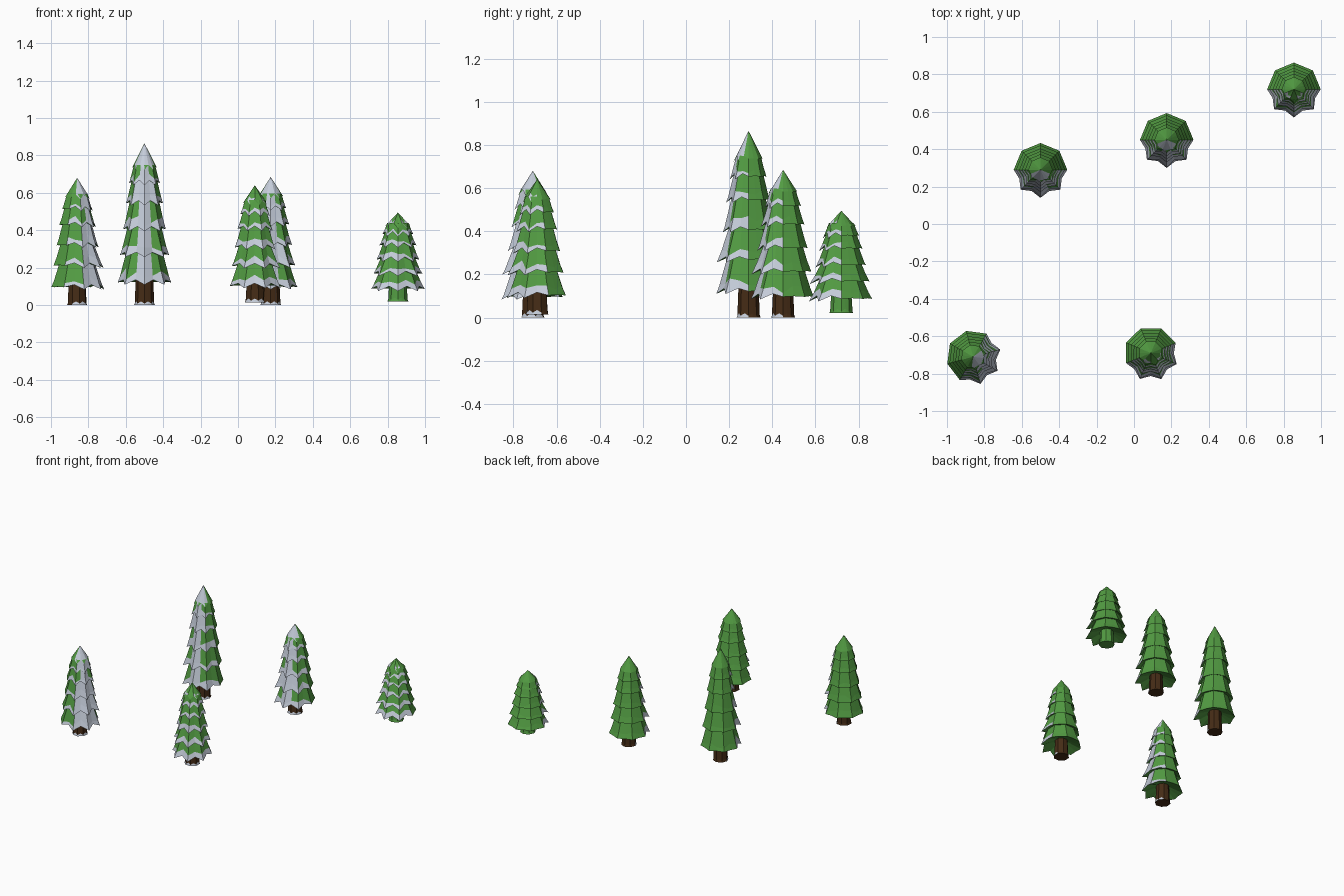
import bpy, math, random

if "Cube" in bpy.data.objects:
    bpy.data.objects.remove(bpy.data.objects["Cube"])

random.seed(4)


def material(name, rgb):
    m = bpy.data.materials.new(name)
    m.diffuse_color = (*rgb, 1)
    m.use_nodes = True
    m.node_tree.nodes["Principled BSDF"].inputs["Base Color"].default_value = m.diffuse_color
    return m


GREEN = material("needles", (0.085, 0.33, 0.055))
BROWN = material("bark", (0.06, 0.025, 0.008))
SNOW = material("snow", (0.56, 0.61, 0.70))

N = 16                                             # 8 hem points plus 8 notches
HEM_Z = (0.14, 0.31, 0.47, 0.63, 0.755, 0.85)      # hem heights as fractions
HEM_R = (0.143, 0.131, 0.114, 0.099, 0.083, 0.066)


def pine(name, x, y, base, top, snow_angle, full_snow, trunk_mat):
    """One continuous lathed shell: trunk, stacked skirts, tip."""
    height = top - base
    snow_dir = math.radians(snow_angle)
    verts, faces, mats = [], [], []

    def away(k):                                   # column angle from the snowy side
        return abs((k * 360 / N + 180) % 360 - 180)

    def ring(fn):
        start = len(verts)
        for k in range(N):
            r, z = fn(k)
            a = snow_dir + k * math.tau / N
            verts.append((r * math.cos(a), r * math.sin(a), z))
        return start

    def bridge(a, b, pick):
        for k in range(N):
            j = (k + 1) % N
            faces.append((a + k, a + j, b + j, b + k))
            mats.append(pick(k + 0.5))

    # trunk, with a little snow at its foot
    def notch(k):
        return 1 if k % 2 == 0 else 0.925
    foot = ring(lambda k: (0.056 * notch(k), base))
    faces.append(tuple(reversed(range(foot, foot + N))))
    mats.append(1)
    drift = ring(lambda k: (0.052 * notch(k), base + 0.008 + 0.012 * (k % 2)))
    neck = ring(lambda k: (0.046 * notch(k), base + HEM_Z[0] * height + 0.04))
    bridge(foot, drift, lambda k: 2 if away(k) < 80 and trunk_mat is BROWN else 1)
    bridge(drift, neck, lambda k: 1)

    # skirts: underside, snowy hem band, slope up to the next skirt
    for i, (f, r) in enumerate(zip(HEM_Z, HEM_R)):
        z = base + f * height
        last = i == len(HEM_Z) - 1
        z_up = top if last else base + HEM_Z[i + 1] * height + 0.015
        r_up = 0.0 if last else r * 0.68

        def hem_at(k):
            front = away(k) < 85
            if k % 2:
                return (r * (0.86 if front else 0.925), z + (0.014 if front else 0.003))
            swell = (1.12 if i == 1 else 1.05) if front else 1.0
            return (r * swell, z - (0.012 if front else 0))

        hem = ring(hem_at)
        bridge(neck, hem, lambda k: 0)
        levels = [random.uniform(0.12, 0.42) for _ in range(N)]

        def mid_at(k):
            hr, hz = hem_at(k)
            t = levels[k]
            rr = hr + (r_up * notch(k) - hr) * t
            return (rr * (1 if last else 0.98), hz + (z_up - hz) * t)

        mid = ring(mid_at)
        bridge(hem, mid, lambda k: 2 if away(k) < (70 if last else 90) and
               (full_snow or not last or away(k) > 20) else 0)

        runs = 75 if last else random.choice((12, 25, 35))
        def slope(k):
            return 2 if full_snow and away(k) < runs else 0
        if last:
            tip = len(verts)
            verts.append((0, 0, top))
            for k in range(N):
                faces.append((mid + k, mid + (k + 1) % N, tip))
                mats.append(slope(k + 0.5))
        else:
            neck = ring(lambda k: (r_up * notch(k), z_up))
            bridge(mid, neck, slope)

    mesh = bpy.data.meshes.new(name)
    mesh.from_pydata(verts, [], faces)
    for m in (GREEN, trunk_mat, SNOW):
        mesh.materials.append(m)
    for p, m in zip(mesh.polygons, mats):
        p.material_index = m
    mesh.update()
    obj = bpy.data.objects.new(name, mesh)
    obj.location = (x, y, 0)
    bpy.context.collection.objects.link(obj)


pine("pine_front_left", -0.86, -0.71, 0.0, 0.68, -30, True, BROWN)
pine("pine_tall", -0.50, 0.29, 0.0, 0.865, -90, True, BROWN)
pine("pine_middle", 0.175, 0.45, 0.0, 0.685, -90, True, BROWN)
pine("pine_front", 0.09, -0.69, 0.015, 0.64, -68, False, BROWN)
pine("pine_small", 0.855, 0.72, 0.02, 0.495, -90, False, GREEN)
